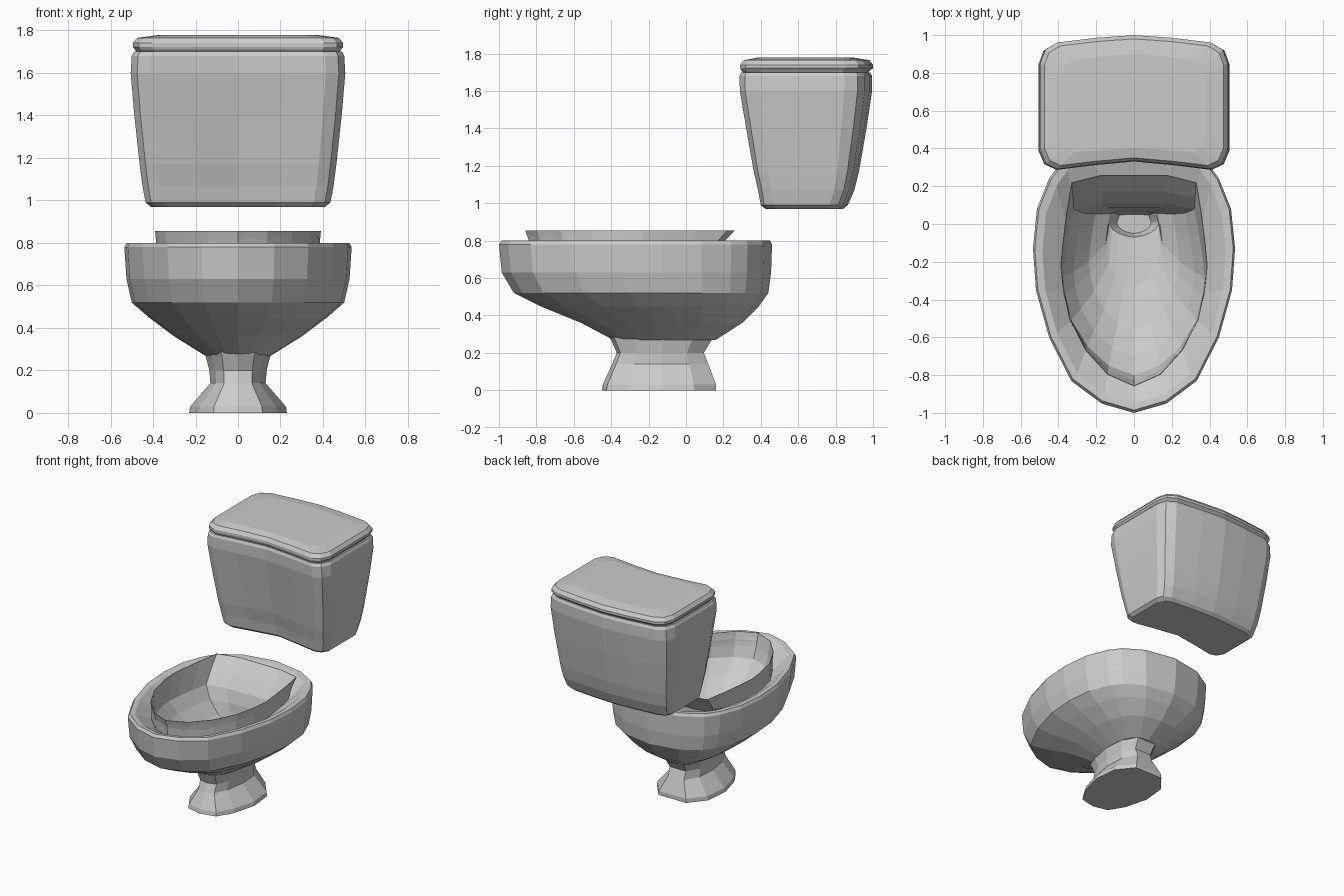
import bpy, bmesh


def ring(outline, hw, y0, y1, z, dip=0.0):
    """Half outline (u across, v front-to-back) scaled to size and mirrored; dip pushes the front middle back."""
    half = [(u * hw, y0 + v * (y1 - y0) + (dip * max(0, 1 - u / .82) if v < 0.3 else 0), z)
            for u, v in outline]
    return half + [(-x, y, h) for x, y, h in half[-2:0:-1]]


def loft(name, rings):
    """Skin a list of equal-count rings and cap both ends."""
    bm = bmesh.new()
    loops = [[bm.verts.new(p) for p in r] for r in rings]
    n = len(loops[0])
    for a, b in zip(loops, loops[1:]):
        for i in range(n):
            j = (i + 1) % n
            bm.faces.new((a[i], a[j], b[j], b[i]))
    caps = [bm.faces.new(loops[0][::-1]), bm.faces.new(loops[-1])]
    bmesh.ops.triangulate(bm, faces=caps)
    bmesh.ops.recalc_face_normals(bm, faces=bm.faces)
    mesh = bpy.data.meshes.new(name)
    bm.to_mesh(mesh)
    bm.free()
    obj = bpy.data.objects.new(name, mesh)
    bpy.context.collection.objects.link(obj)
    return obj


EGG = [(0, 0), (.32, .034), (.62, .116), (.84, .274), (.97, .445), (1, .596),
       (.96, .74), (.84, .85), (.72, .91), (.45, .97), (0, 1)]
LIP = [(0, 0), (.36, .055), (.66, .17), (.88, .32), (.97, .47), (1, .57),
       (.97, .68), (.92, .82), (.85, .965), (.45, 1), (0, 1)]
FOOT = [(0, 0), (.5, .04), (.8, .22), (1, .5), (.92, .78), (.5, .97), (0, .97)]
BOX = [(0, 0), (.45, .005), (.82, 0), (.94, .04), (1, .14), (1, .5), (1, .79),
       (.95, .89), (.82, .945), (.4, .98), (0, 1)]

# bowl: outer shell, rim, groove, raised inner lip, basin and drain in one skin
outer = [(.155, -.39, .16, .27), (.30, -.56, .30, .36), (.42, -.78, .39, .45),
         (.50, -.92, .44, .52), (.525, -.985, .455, .63), (.535, -1, .46, .78),
         (.525, -.985, .45, .80), (.485, -.95, .41, .795)]
inner = [(.385, -.83, .16, .72), (.385, -.84, .21, .80), (.39, -.86, .26, .855),
         (.387, -.856, .256, .855), (.38, -.83, .17, .76), (.375, -.80, .11, .68),
         (.32, -.70, .085, .59), (.24, -.56, .075, .50), (.15, -.34, .07, .44),
         (.13, -.07, .065, .41), (.09, -.05, .05, .33)]
loft("bowl", [ring(EGG, *r) for r in outer] + [ring(LIP, *r) for r in inner])

# pedestal: flared foot with a pinched neck
loft("pedestal", [ring(FOOT, *r) for r in (
    (.23, -.45, .18, 0.0), (.225, -.445, .18, .03), (.13, -.395, .135, .14),
    (.135, -.37, .11, .20), (.155, -.405, .16, .28), (.16, -.41, .17, .30))])

# tank: tapered body with a slightly hollow front
loft("tank", [ring(BOX, *r) for r in (
    (.41, .425, .84, .97, .06), (.435, .40, .865, .99, .06), (.45, .385, .90, 1.07, .06),
    (.463, .362, .925, 1.17, .055), (.488, .322, .965, 1.40, .05),
    (.505, .288, .995, 1.60, .045), (.50, .286, .995, 1.68, .045),
    (.49, .295, .985, 1.70, .045))])

# tank lid: thin slab with a soft domed top
loft("tank_lid", [ring(BOX, *r) for r in (
    (.475, .31, .97, 1.695, .045), (.485, .295, .985, 1.71, .045),
    (.495, .29, 1.0, 1.722, .045), (.495, .29, 1.0, 1.74, .045),
    (.475, .31, .98, 1.765, .04), (.38, .38, .90, 1.778, .02))])
